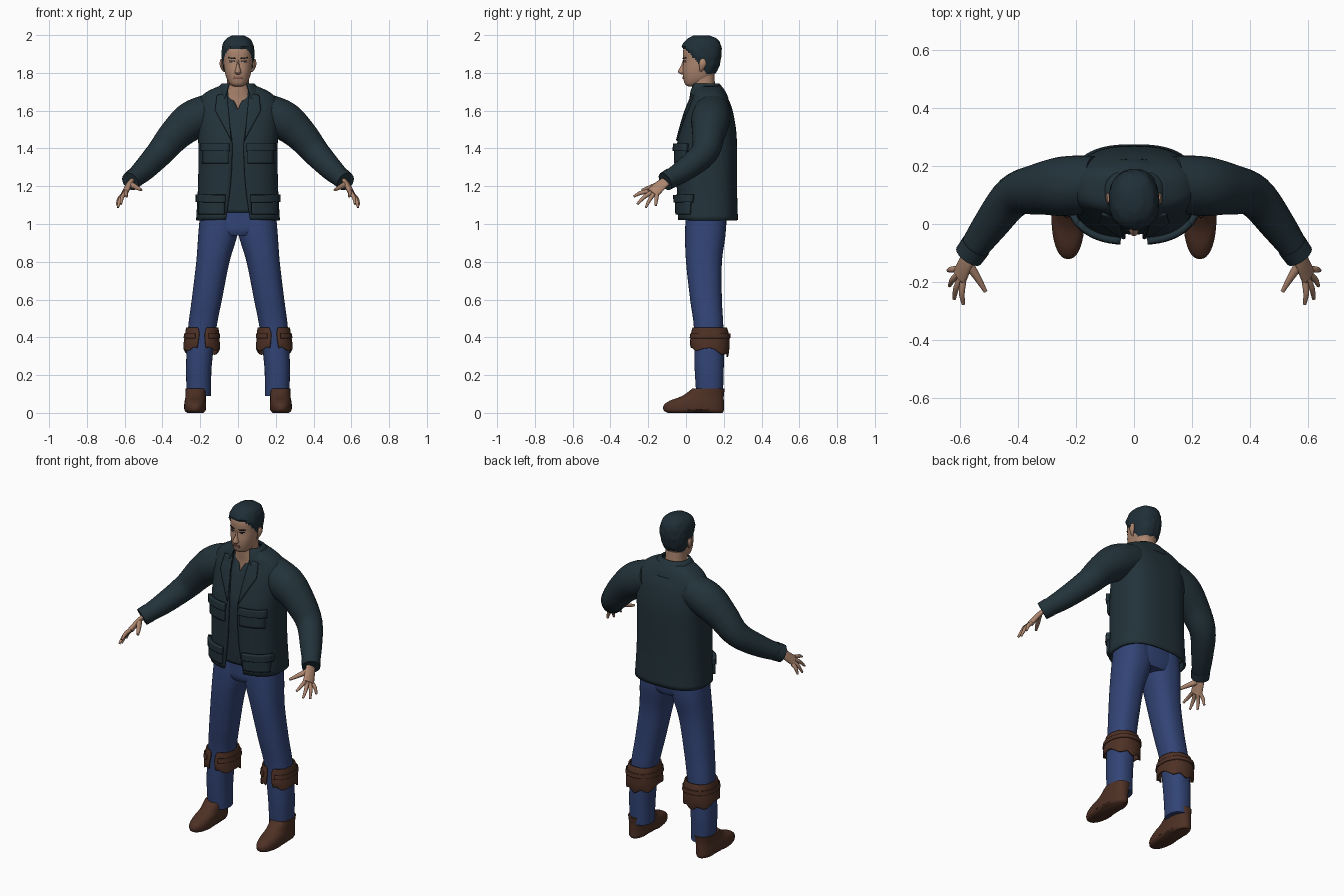
import bpy, bmesh, math
from mathutils import Vector, noise

if "Cube" in bpy.data.objects:
    bpy.data.objects.remove(bpy.data.objects["Cube"])


def material(name, *rgb):
    m = bpy.data.materials.new(name)
    m.use_nodes = True
    m.diffuse_color = (*rgb, 1)
    bsdf = next(n for n in m.node_tree.nodes if n.type == "BSDF_PRINCIPLED")
    bsdf.inputs["Base Color"].default_value = (*rgb, 1)
    return m


CLOTH = material("dark teal cloth", .016, .032, .042)
DENIM = material("blue denim", .032, .058, .18)
LEATHER = material("brown leather", .075, .03, .018)
SKIN = material("skin", .42, .24, .16)
HAIR = material("dark hair", .014, .028, .038)
WHITE = material("eye white", .5, .47, .44)
DARK = material("iris and brow", .02, .016, .014)
LIP = material("lips", .3, .13, .1)
parts = []


def smooth_rows(rows, steps=5):
    """Catmull-Rom interpolation of a list of equal-length tuples."""
    out = []
    for i in range(len(rows) - 1):
        a, b, c, d = (rows[min(max(i + j, 0), len(rows) - 1)] for j in (-1, 0, 1, 2))
        for k in range(steps):
            t = k / steps
            out.append([q + t / 2 * (r - p + t * (2*p - 5*q + 4*r - s + t * (3*q - p - 3*r + s)))
                        for p, q, r, s in zip(a, b, c, d)])
    return out + [list(rows[-1])]


def build(name, rings, mat, mirror=False, shell=0, tweak=None):
    """Skin point rings into an object; a shell stays open and gets thickness."""
    bm = bmesh.new()
    grid = [[bm.verts.new(p) for p in ring] for ring in rings]
    for lo, hi in zip(grid, grid[1:]):
        for j in range(len(lo) - 1):
            bm.faces.new((lo[j], lo[j + 1], hi[j + 1], hi[j]))
    bmesh.ops.remove_doubles(bm, verts=bm.verts, dist=.0001)
    if not shell:
        bmesh.ops.holes_fill(bm, edges=[e for e in bm.edges if e.is_boundary])
        bmesh.ops.recalc_face_normals(bm, faces=bm.faces)
    if tweak:
        for v in bm.verts:
            v.co = tweak(v.co.copy())
    mesh = bpy.data.meshes.new(name)
    bm.to_mesh(mesh)
    bm.free()
    ob = bpy.data.objects.new(name, mesh)
    bpy.context.collection.objects.link(ob)
    mesh.materials.append(mat)
    if mirror:
        ob.modifiers.new("mirror", "MIRROR").use_mirror_merge = False
    if shell:
        mod = ob.modifiers.new("thickness", "SOLIDIFY")
        mod.thickness, mod.offset = abs(shell), math.copysign(1, shell)
    parts.append(ob)
    return ob


def loft(name, rows, mat, cx=None, p=2.3, n=40, **kw):
    """Rows, low to high: height, front y, back y, half width, front gap, centre x."""
    rings = []
    for z, yf, yb, hw, gap, mid in smooth_rows([(tuple(r) + (0, 0))[:6] for r in rows]):
        g = math.asin(min(max(gap, 0) / hw, 1) ** (p / 2))
        ring = []
        for j in range(n + 1):
            t = g + (math.tau - 2 * g) * j / n
            s, c = (math.copysign(abs(f) ** (2 / p), f) for f in (math.sin(t), math.cos(t)))
            ring.append((mid + hw * s, (yf + yb) / 2 - (yb - yf) / 2 * c, z))
        rings.append(ring)
    return build(name, rings, mat, **kw)


def tube(name, path, mat, flat=1, side=(0, 0, 1), n=20, steps=5, **kw):
    """Path points are x, y, z, radius."""
    pts, rings = smooth_rows(path, steps), []
    for i, (*c, r) in enumerate(pts):
        t = (Vector(pts[min(i + 1, len(pts) - 1)][:3]) - Vector(pts[max(i - 1, 0)][:3])).normalized()
        u = Vector(side)
        u = (u - t * u.dot(t)).normalized()
        v = t.cross(u) * flat
        angles = [math.tau * j / n for j in range(n + 1)]
        rings.append([Vector(c) + r * (u * math.cos(a) + v * math.sin(a)) for a in angles])
    return build(name, rings, mat, mirror=True, **kw)


def patch(name, corners, rows, mat, thick=.008, p=2.3, n=8, mirror=True):
    """Thin plate laid on the front of a loft; corners (x, z) anticlockwise."""
    dense = smooth_rows(rows)
    a, b, c, d = (Vector(q) for q in corners)
    grid = []
    for i in range(n + 1):
        ring = []
        for j in range(n + 1):
            x, z = a.lerp(b, j / n).lerp(d.lerp(c, j / n), i / n)
            k = next(k for k in range(1, len(dense)) if dense[k][0] >= z)
            lo, hi = dense[k - 1], dense[k]
            f = (z - lo[0]) / (hi[0] - lo[0])
            yf, yb, hw = (lo[m] + f * (hi[m] - lo[m]) for m in (1, 2, 3))
            bulge = max(0, 1 - abs(x / hw) ** p) ** (1 / p)
            ring.append((x, (yf + yb) / 2 - (yb - yf) / 2 * bulge, z))
        grid.append(ring)
    return build(name, grid, mat, mirror=mirror, shell=thick)


# Jacket body, shirt and collar
torso = [(1.02, -.045, .275, .222, .065), (1.2, -.05, .27, .212, .04), (1.4, -.05, .27, .21, .03),
         (1.5, -.03, .265, .214, .04), (1.6, 0, .247, .215, .055), (1.66, .025, .225, .205, .06),
         (1.7, .035, .205, .165, .06), (1.73, .045, .185, .1, .055)]
loft("jacket_body", torso, CLOTH, p=2.6, n=64, shell=-.012)
shirt = [(z, yf + .016, yb - .016, hw - .016, max(0, z - 1.61) * .5) for z, yf, yb, hw, _ in torso]
shirt[0] = (1.06,) + shirt[0][1:]
loft("shirt", shirt, CLOTH, p=2.6, n=64, shell=-.004)
loft("collar", [(1.665, .01, .225, .15, .07), (1.7, .015, .21, .125, .06), (1.74, .03, .18, .09, .05),
                (1.745, .04, .165, .075, .045)], CLOTH, shell=-.01)
patch("lapels", [(.035, 1.44), (.12, 1.6), (.11, 1.68), (.058, 1.69)], torso, CLOTH, .009, 2.6)

# Jacket pockets with flaps
for label, x, z in (("waist", .05, 1.32), ("hem", .07, 1.05)):
    w, top = x + .13, z + .09
    patch(label + "_pockets", [(x, z), (w, z), (w, top), (x, top)], torso, CLOTH, .014, 2.6)
    patch(label + "_pocket_flaps", [(x - .005, top - .025), (w + .005, top - .025),
          (w + .005, top + .015), (x - .005, top + .015)], torso, CLOTH, .022, 2.6)

# Sleeves and cuffs
tube("sleeves", [(.13, .14, 1.6, .095), (.24, .13, 1.55, .103), (.33, .12, 1.475, .088),
                 (.415, .095, 1.375, .073), (.5, -.01, 1.285, .06), (.567, -.105, 1.228, .046)], CLOTH, n=28)
tube("sleeve_cuffs", [(.545, -.075, 1.246, .053), (.57, -.11, 1.225, .051)], CLOTH)

# Hands: palm, four fingers and thumb
spread = Vector((.38, .86, -.36)).normalized()
knuckle = Vector((.6, -.178, 1.163))
tube("palms", [(.56, -.095, 1.235, .026), (.578, -.13, 1.208, .032), (*knuckle, .036)],
     SKIN, flat=.45, side=spread)
tips = {"index": (.588, -.277, 1.145), "middle": (.62, -.258, 1.105),
        "ring": (.636, -.213, 1.087), "little": (.641, -.16, 1.097)}
for i, (label, tip) in enumerate(tips.items()):
    base = knuckle + spread * (i - 1.5) * .018
    bend = base.lerp(Vector(tip), .5) + Vector((.005, 0, .006))
    tube(label + "_fingers", [(*base, .012), (*bend, .0105), (*tip, .006)], SKIN, n=10)
tube("thumbs", [(.57, -.14, 1.21, .018), (.54, -.185, 1.195, .013), (.512, -.233, 1.18, .007)], SKIN, n=10)

# Jeans
loft("jeans_hips", [(.94, .01, .2, .12), (.97, 0, .21, .195), (1.03, 0, .215, .2), (1.1, 0, .21, .19)], DENIM)
loft("jeans_legs", [(.09, .055, .195, .064, 0, .207), (.25, .045, .2, .068, 0, .207),
                    (.45, .042, .198, .075, 0, .189), (.6, .022, .19, .08, 0, .165),
                    (.8, 0, .19, .088, 0, .133), (.95, -.005, .21, .104, 0, .106),
                    (1.06, 0, .21, .1, 0, .1)], DENIM, mirror=True)


# Knee cuffs, open at the front with a drooping back
def droop(co):
    low = max(0, .39 - co.z) / .05
    co.z += low * (.01 * math.sin(co.x * 90) - .035 * max(0, co.y - .14) / .08)
    return co


loft("knee_cuffs", [(.34, .032, .215, .09, .022, .192), (.37, .028, .222, .088, .018, .192),
                    (.42, .034, .218, .082, .014, .19), (.45, .04, .208, .078, .022, .189)],
     LEATHER, mirror=True, shell=.008, tweak=droop)
loft("cuff_straps", [(.395, .018, .232, .092, .035, .191), (.42, .022, .23, .09, .035, .191)],
     LEATHER, mirror=True, shell=.005)


# Shoes with a raised arch
def arch(co):
    if co.z < .015:
        co.z += .014 * math.exp(-((co.y - .07) / .04) ** 2)
    return co


loft("shoes", [(0, -.095, .193, .046, 0, .226), (.012, -.117, .2, .056, 0, .227),
               (.04, -.118, .2, .058, 0, .227), (.065, -.085, .2, .056, 0, .226),
               (.09, -.02, .2, .054, 0, .224), (.13, .035, .205, .055, 0, .222)],
     LEATHER, mirror=True, tweak=arch)

# Neck and head
loft("neck", [(1.58, .035, .16, .1), (1.66, .037, .165, .085), (1.72, .032, .155, .06),
              (1.79, .03, .15, .058)], SKIN)
head = [(1.728, .012, .06, .022), (1.74, -.005, .09, .042), (1.77, -.014, .135, .06),
        (1.81, -.018, .16, .071), (1.86, -.014, .175, .077), (1.92, -.015, .178, .077),
        (1.965, .008, .162, .062), (1.988, .045, .12, .028)]
loft("head", head, SKIN, n=48)


# Hair: a ruffled shell that sinks into the skull below the hairline
def ruffle(co):
    if co.y < .07:
        line = 1.925 - max(0, co.y) * 1.2
    else:
        line = 1.84 - min(1, (co.y - .07) / .04) * .055
    above = co.z > line
    scale = 1.1 + .05 * noise.noise(co * 45) if above else .94
    return Vector((co.x * scale, .08 + (co.y - .08) * scale, co.z + (.01 if above else 0)))


loft("hair", head, HAIR, n=72, tweak=ruffle)

# Face: ears, nose, eyes, brows and mouth
tube("ears", [(.074, .075, 1.808, .006), (.084, .083, 1.825, .013), (.088, .088, 1.85, .019),
              (.086, .088, 1.872, .012)], SKIN, flat=.5, side=(0, 1, 0), n=12)
loft("nose", [(1.792, -.025, .02, .012), (1.801, -.04, .02, .018), (1.812, -.041, .02, .016),
              (1.84, -.026, .02, .009), (1.87, -.016, .02, .008)], SKIN, n=16, p=2)
patch("eyes", [(.018, 1.855), (.046, 1.855), (.043, 1.863), (.021, 1.862)], head, WHITE, .002)
patch("irises", [(.028, 1.855), (.037, 1.855), (.037, 1.863), (.028, 1.863)], head, DARK, .003)
patch("eyelids", [(.016, 1.861), (.047, 1.861), (.044, 1.865), (.02, 1.865)], head, DARK, .004)
patch("brows", [(.014, 1.873), (.052, 1.877), (.048, 1.883), (.014, 1.88)], head, DARK, .004)
patch("mouth", [(-.022, 1.769), (.022, 1.769), (.018, 1.781), (-.018, 1.781)], head, LIP, .004, mirror=False)

# Smooth shading with sharp edges kept
bpy.ops.object.select_all(action="DESELECT")
for ob in parts:
    ob.select_set(True)
bpy.context.view_layer.objects.active = parts[0]
bpy.ops.object.shade_smooth_by_angle(angle=math.radians(50))
